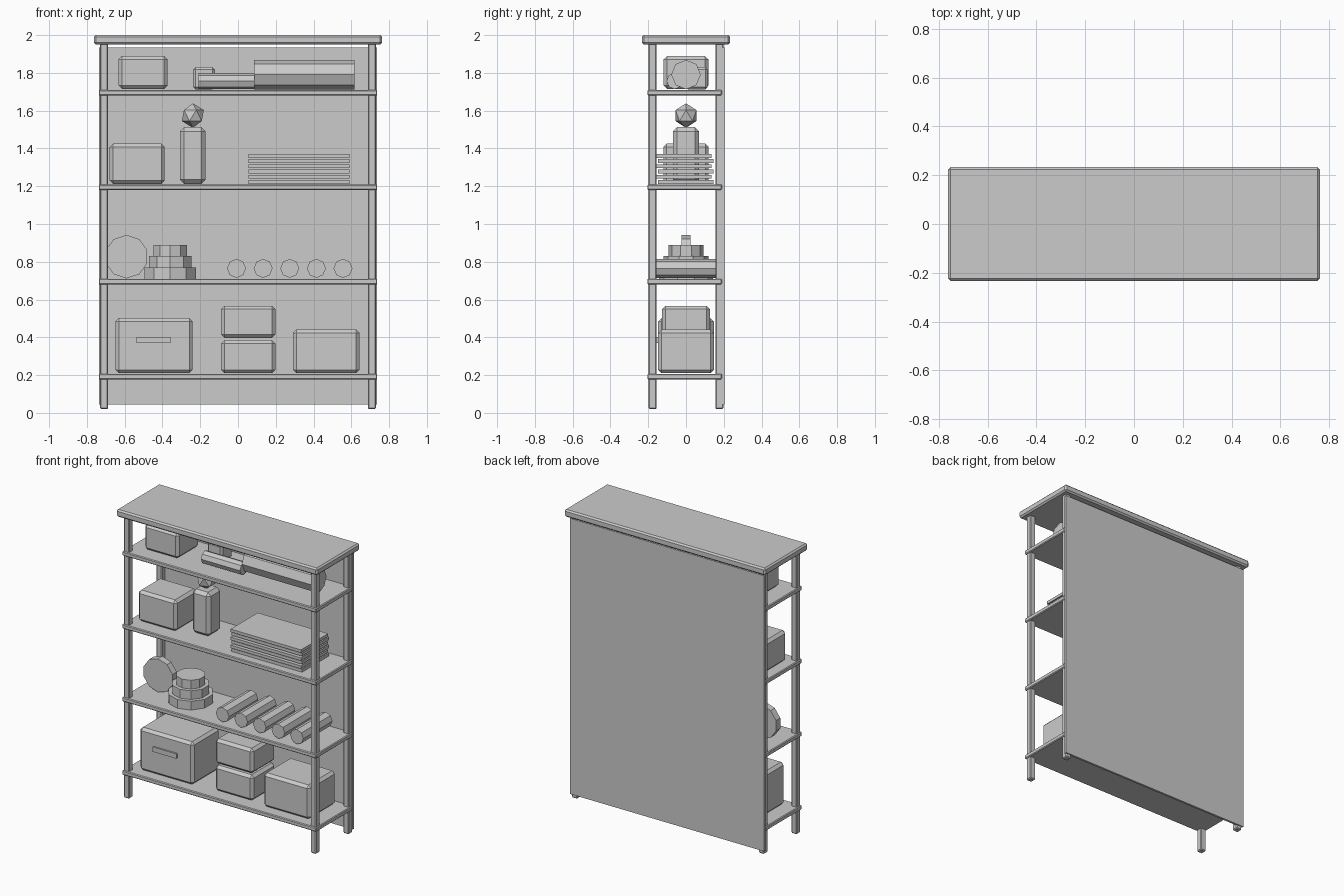
import bpy, math

if "Cube" in bpy.data.objects:
    bpy.data.objects.remove(bpy.data.objects["Cube"])


def box(name, x, y, z, bevel=0.0):
    """Box from (min, max) ranges, with an optional one-step chamfer."""
    lo, hi = zip(x, y, z)
    bpy.ops.mesh.primitive_cube_add(size=1, location=[(a + b) / 2 for a, b in zip(lo, hi)])
    ob = bpy.context.object
    ob.name = name
    ob.scale = [b - a for a, b in zip(lo, hi)]
    bpy.ops.object.transform_apply(location=False, rotation=False, scale=True)
    if bevel:
        mod = ob.modifiers.new("chamfer", 'BEVEL')
        mod.width = bevel
        mod.segments = 1
    return ob


def cylinder(name, sides, radius, length, loc, rot=(0, 0, 0)):
    bpy.ops.mesh.primitive_cylinder_add(vertices=sides, radius=radius, depth=length,
                                        location=loc, rotation=rot)
    bpy.context.object.name = name


ALONG_Y = (math.pi / 2, 0, 0)
ALONG_X = (0, math.pi / 2, 0)

# Frame: four posts, top board, shelves, back panel
for sx in (-1, 1):
    for sy in (-1, 1):
        px, py = sx * 0.709, sy * 0.177
        box("post", (px - 0.021, px + 0.021), (py - 0.021, py + 0.021), (0.02, 1.96), 0.006)
box("top_board", (-0.763, 0.763), (-0.233, 0.233), (1.95, 2.0), 0.01)
for top in (0.207, 0.71, 1.21, 1.71):
    box("shelf", (-0.737, 0.737), (-0.205, 0.19), (top - 0.03, top), 0.005)
box("back_panel", (-0.737, 0.737), (0.19, 0.205), (0.045, 1.935))

# Bottom shelf: storage boxes
box("large_crate", (-0.648, -0.24), (-0.147, 0.147), (0.21, 0.503), 0.018)
box("crate_handle", (-0.537, -0.357), (-0.158, -0.14), (0.37, 0.403))
for z in ((0.21, 0.385), (0.397, 0.567)):
    box("stacked_box", (-0.09, 0.198), (-0.127, 0.127), z, 0.018)
box("right_box", (0.291, 0.643), (-0.147, 0.147), (0.21, 0.442), 0.018)

# Second shelf: upright disc, stepped pile, row of rolls
cylinder("upright_disc", 10, 0.115, 0.046, (-0.59, 0, 0.827), ALONG_Y)
for i, r in enumerate((0.144, 0.118, 0.0925)):
    cylinder("stepped_pile", 10, r, 0.06, (-0.359, 0, 0.74 + 0.06 * i))
for i in range(5):
    cylinder("short_roll", 8, 0.05, 0.315, (-0.008 + 0.141 * i, 0, 0.765), ALONG_Y)

# Third shelf: box, bottle with faceted stopper, stack of boards
box("middle_box", (-0.68, -0.388), (-0.12, 0.12), (1.213, 1.425), 0.018)
box("bottle", (-0.307, -0.172), (-0.07, 0.07), (1.213, 1.513), 0.022)
bpy.ops.mesh.primitive_ico_sphere_add(subdivisions=1, radius=0.065, location=(-0.239, 0, 1.574))
bpy.context.object.name = "bottle_stopper"
for i in range(6):
    y0 = -0.16 if i % 2 else -0.149
    z0 = 1.213 + 0.0275 * i
    box("board", (0.056, 0.59), (y0, y0 + 0.294), (z0, z0 + 0.02))

# Upper shelf: box, small cube, long and short rolls
box("upper_box", (-0.632, -0.373), (-0.118, 0.118), (1.715, 1.89), 0.018)
box("small_cube", (-0.237, -0.123), (0.0, 0.115), (1.713, 1.831), 0.012)
cylinder("long_roll", 8, 0.078, 0.533, (0.35, 0, 1.791), ALONG_X)
cylinder("thin_roll", 8, 0.043, 0.296, (-0.061, -0.06, 1.757), ALONG_X)
